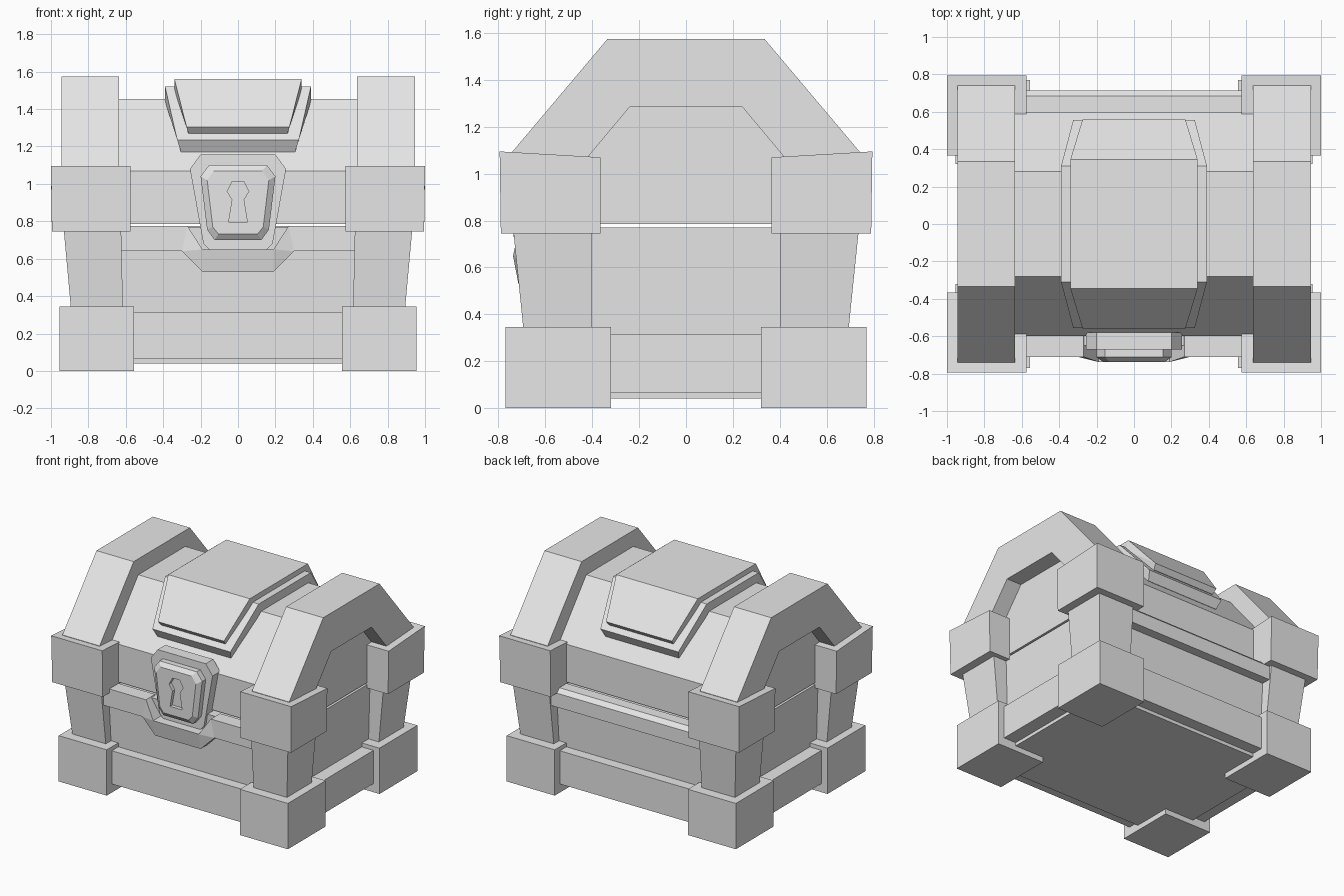
import bpy
import bmesh
import math

old = bpy.data.objects.get("Cube")
if old:
    bpy.data.objects.remove(old, do_unlink=True)

grey = bpy.data.materials.new("plain_grey")
grey.use_nodes = True
COLOUR = (0.8, 0.8, 0.8, 1)
grey.diffuse_color = COLOUR
for node in grey.node_tree.nodes:
    if node.type == "BSDF_PRINCIPLED":
        node.inputs["Base Color"].default_value = COLOUR


def finish(name, bm):
    bmesh.ops.recalc_face_normals(bm, faces=bm.faces[:])
    mesh = bpy.data.meshes.new(name)
    bm.to_mesh(mesh)
    bm.free()
    mesh.materials.append(grey)
    obj = bpy.data.objects.new(name, mesh)
    bpy.context.collection.objects.link(obj)
    return obj


def hull(name, points, mirror_x=False, mirror_y=False):
    """Convex solid around the points, optionally symmetrical."""
    pts = set(points)
    if mirror_x:
        pts |= {(-x, y, z) for x, y, z in pts}
    if mirror_y:
        pts |= {(x, -y, z) for x, y, z in pts}
    bm = bmesh.new()
    verts = [bm.verts.new(p) for p in sorted(pts)]
    bmesh.ops.convex_hull(bm, input=verts)
    bmesh.ops.dissolve_limit(bm, angle_limit=math.radians(0.5),
                             verts=bm.verts[:], edges=bm.edges[:])
    return finish(name, bm)


def prism(name, outline, place, start, end):
    """Extrude a flat outline; place(a, b, depth) gives the 3D point."""
    bm = bmesh.new()
    rings = [[bm.verts.new(place(a, b, d)) for a, b in outline] for d in (start, end)]
    bm.faces.new(rings[0])
    bm.faces.new(rings[1])
    n = len(outline)
    for i in range(n):
        j = (i + 1) % n
        bm.faces.new((rings[0][i], rings[0][j], rings[1][j], rings[1][i]))
    return finish(name, bm)


def corners(xs, ys, z):
    return [(x, y, z) for x in xs for y in ys]


def front(a, b, depth):
    return (a, depth, b)


def side(a, b, depth):
    return (depth, a, b)


def mirrored(half):
    """Close an outline from its +side half."""
    return half + [(-a, b) for a, b in reversed(half)]


# Body, base rail and lid core
hull("body", [(.80, .62, .04), (.80, .62, .33), (.82, .65, .77)], True, True)
hull("base_rail", [(.905, .71, .065), (.905, .71, .315)], True, True)
hull("lid", [(.82, .60, .785), (.82, .60, 1.07), (.82, .28, 1.455)], True, True)

# Four corners: foot, tapered post and upper block
for sx, side_name in ((1, "left"), (-1, "right")):
    for sy, end_name in ((-1, "front"), (1, "back")):
        def flip(points):
            return [(x * sx, y * sy, z) for x, y, z in points]

        tag = end_name + "_" + side_name
        hull(tag + "_foot", flip(corners((.555, .955), (.32, .77), 0)
                                 + corners((.555, .955), (.32, .77), .345)))
        hull(tag + "_post", flip(corners((.615, .892), (.40, .692), .32)
                                 + corners((.625, .932), (.40, .737), .76)))
        hull(tag + "_block", flip(corners((.575, .995), (.365, .79), .745)
                                  + corners((.575, 1.0), (.365,), 1.07)
                                  + corners((.575, 1.0), (.795,), 1.095)))

    # Lid arch over each end
    arch = mirrored([(.42, .95), (.74, .95), (.74, 1.095), (.335, 1.575)])
    opening = mirrored([(.42, .95), (.42, 1.07), (.24, 1.285)])
    half = len(arch) // 2
    outline = arch[1:-1] + [(-.42, .95), (-.42, 1.07), (-.24, 1.285),
                            (.24, 1.285), (.42, 1.07), (.42, .95)]
    prism(side_name + "_arch", outline, side, .635 * sx, .945 * sx)

# Stepped plate over the top of the lid
hull("lid_plate_lower", [(.39, .31, 1.52), (.39, .28, 1.44),
                         (.325, .555, 1.235), (.305, .52, 1.17)], True, True)
hull("lid_plate_upper", [(.34, .345, 1.56), (.34, .31, 1.50),
                         (.275, .56, 1.305), (.265, .53, 1.27)], True, True)

# Trim below the lid: straight at the back, dipping around the lock in front
hull("back_trim", [(.63, .60, .64), (.63, .715, .64), (.63, .715, .745),
                   (.63, .685, .775), (.63, .60, .775)], True)


def trim(name, points, mirror=False):
    hull(name, points + [(x, -.60, z) for x, y, z in points], mirror)


dip = [(.19, -.715, .53), (.19, -.738, .65)]
bend = [(.30, -.71, .64), (.27, -.71, .775)]
wing_end = [(.63, -.71, .64), (.63, -.71, .775)]
trim("front_trim_centre", dip, True)
for s, side_name in ((1, "left"), (-1, "right")):
    for part, pts in (("bend", dip + bend), ("wing", bend + wing_end)):
        trim("front_trim_" + part + "_" + side_name, [(x * s, y, z) for x, y, z in pts])

# Lock: back plate, bevelled face and cut keyhole
plate = [(.11, 1.157), (.20, 1.157), (.257, 1.08), (.185, .68), (.15, .645)]
hull("lock_plate", [(x, y, z) for x, z in plate for y in (-.58, -.67)], True)
rim = [(.155, 1.10), (.20, 1.04), (.165, .755), (.125, .70)]
face = [(.13, 1.07), (.165, 1.02), (.135, .77), (.105, .732)]
lock = hull("lock_face", [(x, y, z) for x, z in rim for y in (-.65, -.712)]
            + [(x, -.737, z) for x, z in face], True)

keyhole = mirrored([(.05, .795), (.03, .915), (.058, .96), (.03, 1.013)])
cutter = prism("keyhole_cutter", keyhole, front, -.80, -.71)
cutter.hide_render = True
cut = lock.modifiers.new("keyhole", "BOOLEAN")
cut.operation = "DIFFERENCE"
cut.solver = "EXACT"
cut.object = cutter
bpy.context.view_layer.objects.active = lock
bpy.ops.object.modifier_apply(modifier=cut.name)
bpy.data.objects.remove(cutter, do_unlink=True)
